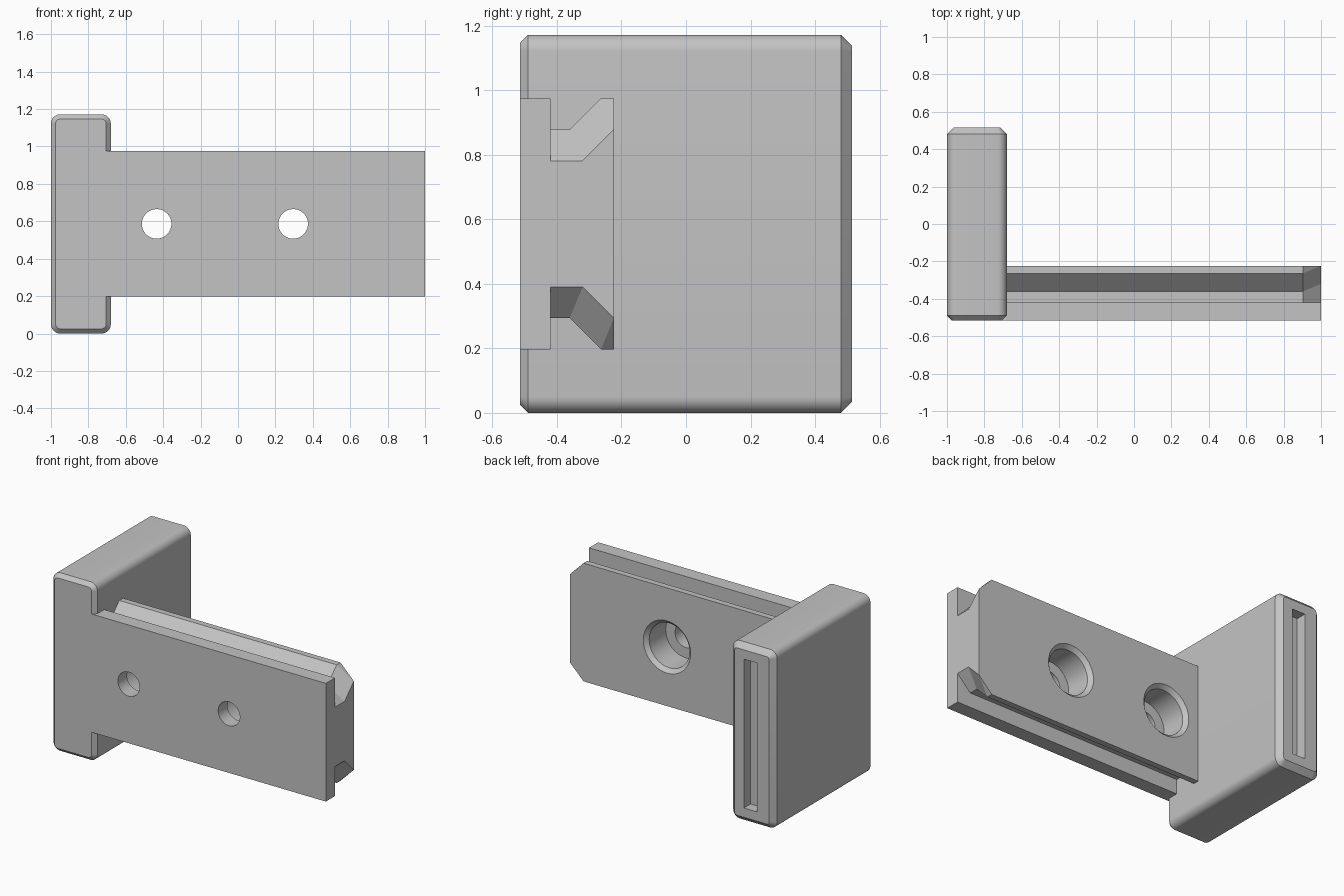
import bpy, bmesh, math
from mathutils import Vector

cube = bpy.data.objects.get("Cube")
if cube:
    bpy.data.objects.remove(cube, do_unlink=True)

grey = bpy.data.materials.new("plain grey")
grey.use_nodes = True
colour = (0.55, 0.55, 0.55, 1)
grey.diffuse_color = colour
grey.node_tree.nodes["Principled BSDF"].inputs["Base Color"].default_value = colour

MID = 0.586  # height of the plate's centre line


def loft(name, rings):
    """Skin a closed solid through rings that share one point count."""
    bm = bmesh.new()
    loops = [[bm.verts.new(p) for p in ring] for ring in rings]
    n = len(loops[0])
    for a, b in zip(loops, loops[1:]):
        for i in range(n):
            j = (i + 1) % n
            bm.faces.new((a[i], a[j], b[j], b[i]))
    bm.faces.new(loops[0][::-1])
    bm.faces.new(loops[-1])
    bmesh.ops.remove_doubles(bm, verts=bm.verts, dist=0.0005)
    bmesh.ops.recalc_face_normals(bm, faces=bm.faces)
    mesh = bpy.data.meshes.new(name)
    bm.to_mesh(mesh)
    bm.free()
    mesh.materials.append(grey)
    obj = bpy.data.objects.new(name, mesh)
    bpy.context.collection.objects.link(obj)
    return obj


def activate(obj):
    bpy.ops.object.select_all(action='DESELECT')
    obj.select_set(True)
    bpy.context.view_layer.objects.active = obj


def cut(obj, cutter):
    mod = obj.modifiers.new("cut", 'BOOLEAN')
    mod.operation = 'DIFFERENCE'
    mod.solver = 'EXACT'
    mod.object = cutter
    activate(obj)
    bpy.ops.object.modifier_apply(modifier=mod.name)
    bpy.data.objects.remove(cutter, do_unlink=True)


def rounded_rect(y, inset, cx=-0.84, cz=MID, hx=0.16, hz=MID, r=0.05, steps=8):
    """Rounded rectangle in the xz plane, shrunk evenly by inset."""
    points = []
    for k, (sx, sz) in enumerate(((1, 1), (-1, 1), (-1, -1), (1, -1))):
        for s in range(steps + 1):
            a = math.pi / 2 * (k + s / steps)
            points.append(Vector((cx + sx * (hx - r) + (r - inset) * math.cos(a), y,
                                  cz + sz * (hz - r) + (r - inset) * math.sin(a))))
    return points


def circle(x, y, r, sides=48):
    return [(x + r * math.cos(2 * math.pi * i / sides), y,
             MID + r * math.sin(2 * math.pi * i / sides)) for i in range(sides)]


# Upright end block: rounded long edges, bevelled front and back rims
block = loft("end_block", [rounded_rect(y, inset) for y, inset in
                           ((-0.515, 0.025), (-0.49, 0), (0.48, 0), (0.515, 0.035))])

# Shallow slot in the back of the block
slot = [[(-0.83 + sx * 0.048, y, MID + sz * 0.49)
         for sx, sz in ((1, 1), (-1, 1), (-1, -1), (1, -1))] for y in (0.445, 0.6)]
cut(block, loft("slot_cutter", slot))


# Mounting plate with a dovetail rail behind it, tapered at the free end
def rail_ring(x, t):
    diagonal = t * math.tan(math.pi / 8)
    half = [(-0.515, 0.389), (-0.42, 0.389), (-0.42, 0.292 - t),
            (-0.3605 + diagonal, 0.292 - t), (-0.2635 + diagonal, 0.389 - t),
            (-0.2235, 0.389 - t)]
    outline = half + [(y, -h) for y, h in reversed(half)]
    return [(x, y, MID + h) for y, h in outline]


plate = loft("mounting_plate", [rail_ring(-0.705, 0), rail_ring(0.903, 0),
                                rail_ring(1, 0.0966)])

# Counterbored screw holes
for x in (-0.435, 0.295):
    steps = ((-0.6, 0.079), (-0.42, 0.079), (-0.42, 0.147),
             (-0.2485, 0.147), (-0.2235, 0.172), (-0.2, 0.1955))
    cut(plate, loft("hole_cutter", [circle(x, y, r) for y, r in steps]))

for obj in (block, plate):
    activate(obj)
    bpy.ops.object.shade_smooth_by_angle(angle=math.radians(30))
